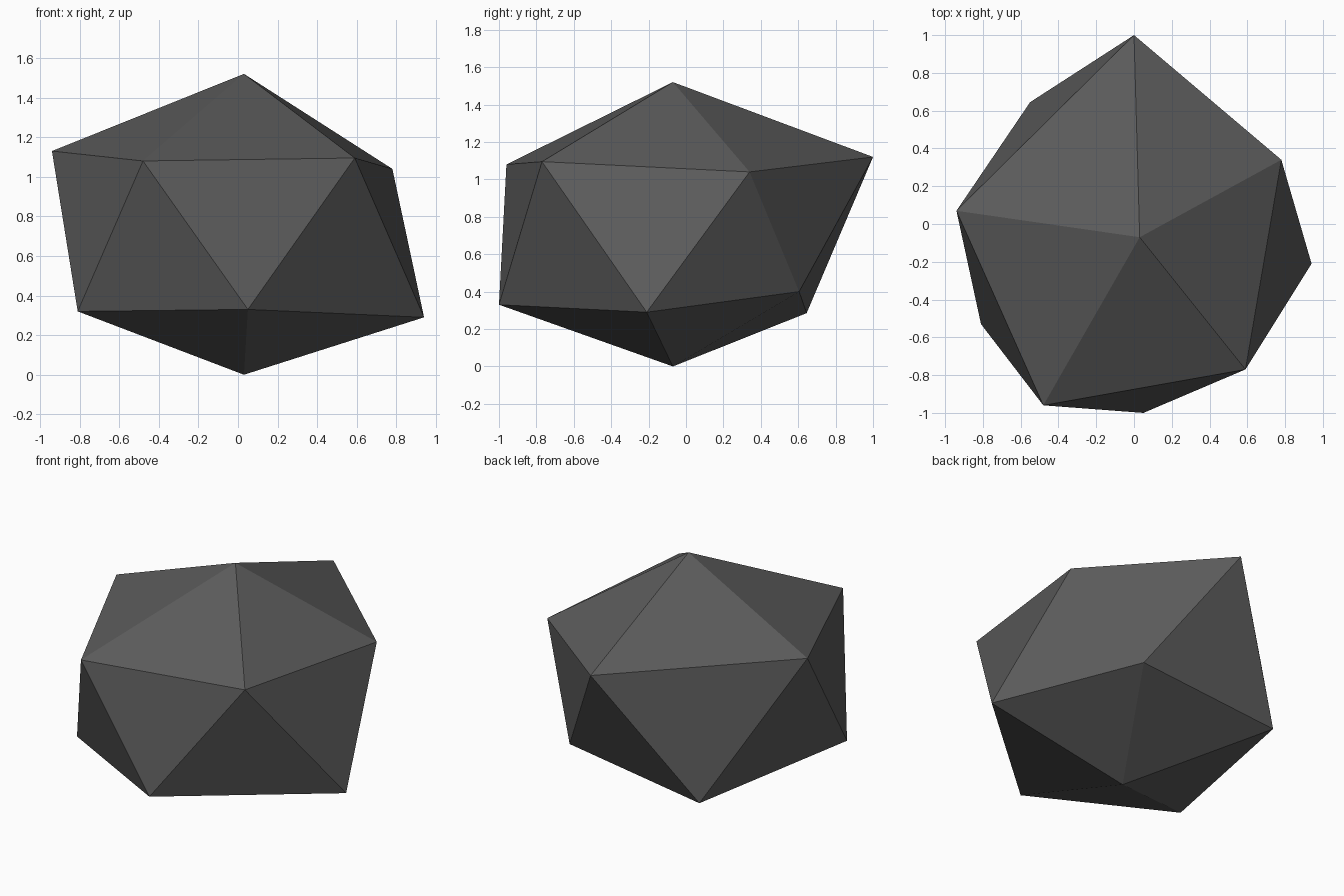
import bpy
import bmesh

cube = bpy.data.objects.get("Cube")
if cube:
    bpy.data.objects.remove(cube, do_unlink=True)

# Dark stone colour
stone = bpy.data.materials.new("dark_grey_stone")
stone.use_nodes = True
colour = (0.105, 0.105, 0.105, 1.0)
stone.diffuse_color = colour
bsdf = stone.node_tree.nodes["Principled BSDF"]
bsdf.inputs["Base Color"].default_value = colour
bsdf.inputs["Roughness"].default_value = 0.9

# Irregular twenty-sided rock: two poles and two staggered rings
upper_ring = [(0, 1, 1.12), (-0.94, 0.07, 1.13), (-0.48, -0.96, 1.08),
              (0.59, -0.77, 1.095), (0.78, 0.34, 1.04)]
lower_ring = [(-0.55, 0.645, 0.285), (-0.81, -0.53, 0.32), (0.05, -1, 0.33),
              (0.94, -0.21, 0.29), (0.43, 0.605, 0.40)]

bm = bmesh.new()
top = bm.verts.new((0.03, -0.07, 1.52))
bottom = bm.verts.new((0.03, -0.07, 0))
upper = [bm.verts.new(p) for p in upper_ring]
lower = [bm.verts.new(p) for p in lower_ring]

# Cap facets and the zigzag band between the rings
for i in range(len(upper)):
    j = (i + 1) % len(upper)
    bm.faces.new((top, upper[i], upper[j]))
    bm.faces.new((upper[i], lower[i], upper[j]))
    bm.faces.new((lower[i], lower[j], upper[j]))
    bm.faces.new((bottom, lower[j], lower[i]))

bmesh.ops.recalc_face_normals(bm, faces=bm.faces[:])
mesh = bpy.data.meshes.new("rock")
bm.to_mesh(mesh)
bm.free()
mesh.materials.append(stone)
rock = bpy.data.objects.new("rock", mesh)
bpy.context.collection.objects.link(rock)
